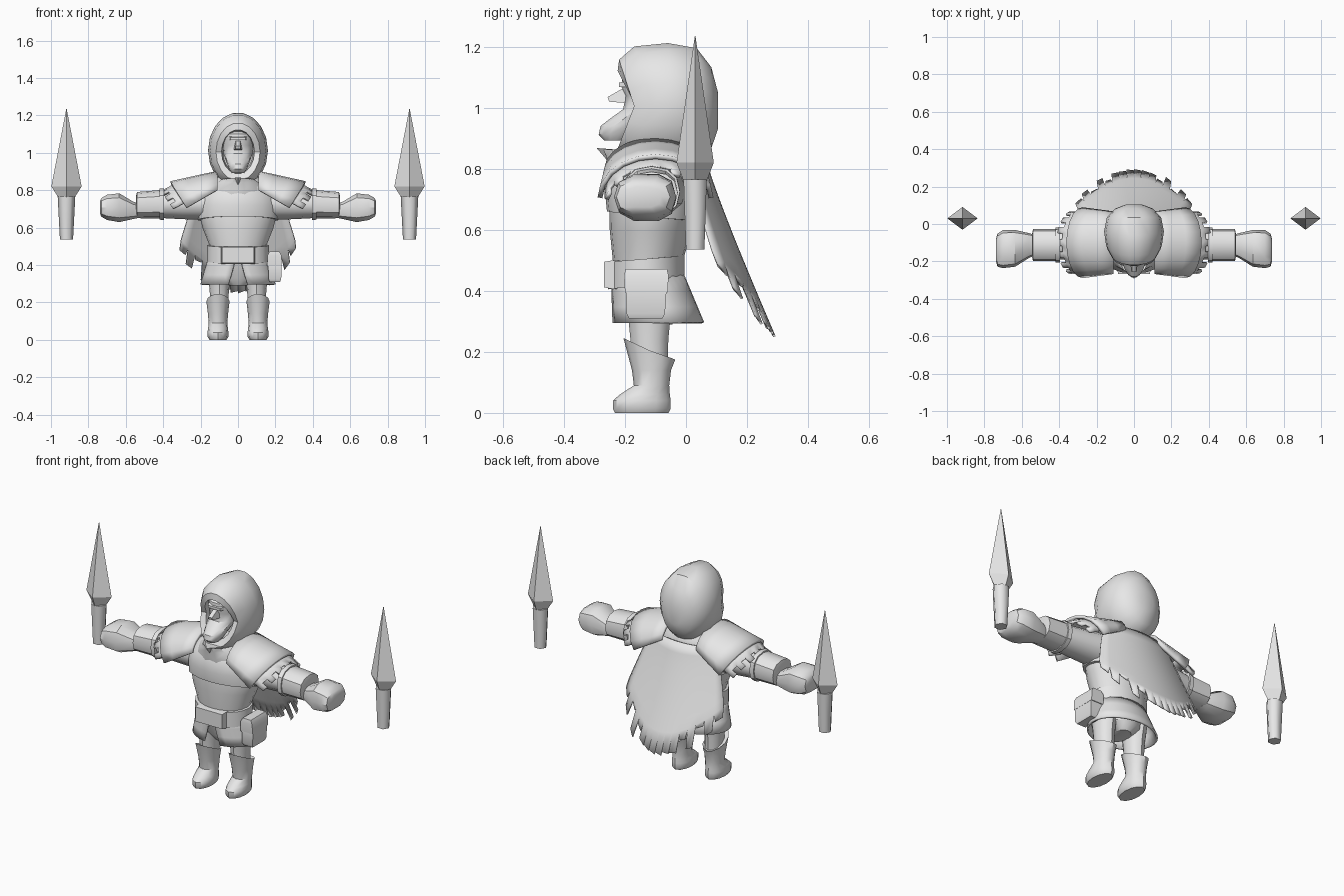
import bpy, bmesh, math
from math import sin, cos, pi, copysign

grey = bpy.data.materials.new("plain_grey")
grey.diffuse_color = (0.8, 0.8, 0.8, 1)


def make(name, verts, faces, mirror=False, thick=0, angle=35):
    """Build a mesh part; optionally thicken it and mirror it across x."""
    bm = bmesh.new()
    vs = [bm.verts.new(v) for v in verts]
    for f in faces:
        bm.faces.new([vs[i] for i in f])
    for v in [v for v in bm.verts if not v.link_faces]:
        bm.verts.remove(v)
    bmesh.ops.recalc_face_normals(bm, faces=bm.faces)
    me = bpy.data.meshes.new(name)
    bm.to_mesh(me)
    bm.free()
    me.materials.append(grey)
    ob = bpy.data.objects.new(name, me)
    bpy.context.collection.objects.link(ob)
    if thick:
        s = ob.modifiers.new("thickness", 'SOLIDIFY')
        s.thickness, s.offset = thick, 0
    if mirror:
        ob.modifiers.new("mirror", 'MIRROR')
    bpy.ops.object.select_all(action='DESELECT')
    ob.select_set(True)
    bpy.context.view_layer.objects.active = ob
    bpy.ops.object.shade_smooth_by_angle(angle=math.radians(angle))
    return ob


def tube(name, rings, n=16, axis='z', p=1.0, turn=0.0, x=0.0, **kw):
    """Loft rings (position, centre v, radius u, radius v, lift at v+, lift at v-).
    axis z: u=x, v=y.  axis y: u=x, v=z.  For axis x the ring is (x, y, z, ry, rz)."""
    verts, faces = [], []
    for r in rings:
        for i in range(n):
            a = 2 * pi * i / n + turn
            c = copysign(abs(cos(a)) ** p, cos(a))
            s = copysign(abs(sin(a)) ** p, sin(a))
            if axis == 'x':
                verts.append((r[0], r[1] + r[3] * c, r[2] + r[4] * s))
                continue
            t, cv, ru, rv, up, dn = (tuple(r) + (0, 0))[:6]
            t += up * max(s, 0) + dn * max(-s, 0)
            u, v = x + ru * c, cv + rv * s
            verts.append((u, v, t) if axis == 'z' else (u, t, v))
    for k in range(len(rings) - 1):
        for i in range(n):
            j = (i + 1) % n
            faces.append((k * n + i, k * n + j, (k + 1) * n + j, (k + 1) * n + i))
    last = (len(rings) - 1) * n
    faces += [tuple(range(n))[::-1], tuple(range(last, last + n))]
    return make(name, verts, faces, **kw)


def sheet(name, point, nu, nv, skip=lambda i, j: False, **kw):
    """Grid surface from point(u, v), u and v in 0..1."""
    verts = [point(i / nu, j / nv) for j in range(nv + 1) for i in range(nu + 1)]
    w = nu + 1
    faces = [(j * w + i, j * w + i + 1, (j + 1) * w + i + 1, (j + 1) * w + i)
             for j in range(nv) for i in range(nu) if not skip(i, j)]
    return make(name, verts, faces, **kw)


# daggers
tube("dagger_blade", [(0.755, .03, .04, .036), (0.82, .03, .081, .061), (1.235, .03, .001, .001)],
     n=4, x=.917, mirror=True, angle=20)
tube("dagger_hilt", [(0.535, .03, .035, .035), (0.765, .03, .047, .044)],
     n=6, x=.917, mirror=True, angle=65)

# legs and boots
tube("boot", [(0, -.145, .046, .088), (.015, -.145, .055, .095), (.04, -.145, .056, .095),
              (.06, -.135, .053, .082), (.09, -.113, .05, .058), (.14, -.113, .054, .064),
              (.205, -.12, .062, .085, -.03, .04), (.195, -.12, .05, .07, -.03, .04)],
     x=.107, n=12, mirror=True)
tube("leg", [(.12, -.115, .045, .055), (.24, -.12, .05, .062), (.3, -.12, .055, .068),
             (.38, -.12, .06, .085)], x=.1, n=12, mirror=True)
tube("hips", [(.29, -.115, .05, .07), (.33, -.115, .11, .095), (.45, -.125, .14, .11)])


# split tunic skirt, open in the front
def skirt(u, v):
    gap = .06 + .2 * v
    a = -pi / 2 + gap + u * (2 * pi - 2 * gap)
    rx, ry, cy = .152 + .045 * v, .115 + .033 * v, -.125 + .032 * v
    return (rx * cos(a), cy + ry * sin(a), .45 - .155 * v)


sheet("tunic_skirt", skirt, 28, 3, thick=.01)

# belt, buckle and pouch
tube("belt", [(.425, -.13, .15, .115, .02, -.015), (.42, -.13, .165, .125, .03, -.015),
              (.505, -.13, .165, .125, .01, -.01), (.505, -.13, .15, .115, .01, -.01)], n=20)
D = 2 ** .5
tube("buckle", [(-.268, .453, .085 * D, .042 * D), (-.24, .453, .09 * D, .047 * D),
                (-.2, .453, .09 * D, .047 * D)], n=4, axis='y', turn=pi / 4)
tube("pouch", [(.31, -.132, .028 * D, .055 * D), (.325, -.132, .034 * D, .063 * D),
               (.40, -.13, .036 * D, .066 * D), (.45, -.128, .03 * D, .06 * D)],
     n=4, turn=pi / 4, x=.197)
tube("pouch_flap", [(.395, -.13, .039 * D, .07 * D), (.45, -.13, .038 * D, .073 * D),
                    (.472, -.13, .026 * D, .068 * D)], n=4, turn=pi / 4, x=.195)

# torso and chest vest
tube("torso", [(.44, -.125, .145, .11), (.5, -.125, .15, .115), (.6, -.115, .19, .135),
               (.68, -.11, .21, .14), (.78, -.1, .2, .14), (.85, -.09, .13, .11)], n=20)
tube("chest_vest", [(.64, -.112, .19, .13, -.01, .02), (.64, -.112, .217, .147, -.01, .02),
                    (.72, -.11, .222, .155), (.78, -.1, .21, .155), (.83, -.09, .16, .14),
                    (.87, -.08, .11, .1)], n=20)

# arms
tube("sleeve", [(.16, -.1, .73, .1, .09), (.3, -.105, .725, .088, .08), (.43, -.11, .722, .078, .07)],
     n=12, axis='x', mirror=True)
tube("bracer", [(.40, -.113, .725, .07, .06), (.40, -.113, .725, .086, .077),
                (.54, -.113, .72, .086, .07), (.545, -.113, .72, .06, .05)],
     n=12, axis='x', p=.85, mirror=True)
tube("bracer_trim", [(.395, -.113, .725, .08, .07), (.395, -.113, .725, .094, .084),
                     (.42, -.113, .725, .093, .083), (.42, -.113, .725, .08, .07)],
     n=12, axis='x', p=.85, mirror=True)
tube("fist", [(.53, -.113, .69, .055, .04), (.56, -.115, .692, .066, .048),
              (.635, -.13, .706, .098, .08), (.70, -.134, .708, .102, .07),
              (.73, -.14, .708, .088, .052), (.738, -.14, .708, .06, .035)],
     n=10, axis='x', p=.75, mirror=True)


# layered shoulder pads arching over the arms
def pad(u, v):
    a = pi * u
    x = .11 + v * (.165 + .085 * sin(a))
    return (x, -.1 - (.16 + .022 * v) * cos(a), .80 - .095 * v + (.095 + .04 * v) * sin(a))


def tabs(u, v):
    a = pi * (.08 + .84 * u)
    x = .24 + .085 * sin(a) + .085 * v
    return (x, -.1 - .165 * cos(a), .715 - .045 * v + .12 * sin(a))


sheet("shoulder_pad", pad, 10, 3, thick=.016, mirror=True)
sheet("shoulder_tabs", tabs, 13, 3, skip=lambda i, j: j == 2 and i % 2, thick=.014, mirror=True)

# hood, wrapping from the lining over the rim to the back
tube("hood", [(-.10, 1.0, .08, .105), (-.165, 1.005, .088, .118, -.06, -.04),
              (-.17, 1.005, .118, .155, -.05, -.06), (-.11, 1.01, .15, .194, -.06, -.08),
              (-.04, 1.012, .16, .203, -.02, 0), (.035, 1.01, .145, .188),
              (.083, 1.0, .1, .135), (.105, .99, .04, .06)], n=18, axis='y', angle=40)
tube("cowl", [(.75, -.1, .17, .15), (.80, -.1, .16, .16), (.84, -.11, .125, .155),
              (.855, -.13, .09, .145, 0, .01), (.84, -.13, .07, .1)], n=14)
make("cowl_tip", [(-.08, -.19, .86), (.08, -.19, .86), (0, -.293, .868), (0, -.235, .80),
                  (0, -.15, .82)],
     [(0, 1, 2), (0, 2, 3), (1, 3, 2), (0, 3, 4), (1, 4, 3), (0, 4, 1)])

# face with jutting chin, nose and brow
tube("face", [(.893, -.23, .034, .04), (.912, -.22, .048, .068), (.94, -.2, .058, .082),
              (.965, -.165, .068, .085), (.995, -.13, .078, .078), (1.04, -.125, .08, .074),
              (1.07, -.13, .082, .085), (1.1, -.13, .08, .08), (1.13, -.1, .06, .05)], n=14)
make("nose", [(-.012, -.195, 1.07), (.012, -.195, 1.07), (-.012, -.257, 1.035),
              (.012, -.257, 1.035), (-.024, -.19, 1.015), (.024, -.19, 1.015),
              (-.014, -.252, 1.02), (.014, -.252, 1.02)],
     [(0, 1, 3, 2), (2, 3, 7, 6), (6, 7, 5, 4), (0, 2, 6, 4), (1, 5, 7, 3), (0, 4, 5, 1)])
tube("brow", [(-.22, 1.075, .055, .01), (-.17, 1.08, .085, .018)], n=4, axis='y', turn=pi / 4)


# cape: smooth upper sheet ending in ragged strips
def cape(u, v):
    s = 2 * u - 1
    return (s * (.2 + .125 * v ** .8), .065 + .225 * v ** 1.1 - s * s * (.05 + .13 * v),
            .82 - .57 * v + .21 * v * s * s)


ends = [.93, 1.0, .86, 1.02, .9, 1.0, .99, 1.0, 1.0, .99, .98, .9, 1.03, .84, 1.0, .92]
nu, nv = len(ends), 8
verts = [cape(i / nu, .8 * j / nv) for j in range(nv + 1) for i in range(nu + 1)]
faces = [(j * (nu + 1) + i, j * (nu + 1) + i + 1, (j + 1) * (nu + 1) + i + 1, (j + 1) * (nu + 1) + i)
         for j in range(nv) for i in range(nu)]
for i, e in enumerate(ends):
    slit = .002 if 5 <= i <= 10 else .009
    verts += [cape(i / nu + slit, e), cape((i + 1) / nu - slit, e - .02)]
    top = nv * (nu + 1) + i
    faces.append((top, top + 1, len(verts) - 1, len(verts) - 2))
make("cape", verts, faces, thick=.008)
